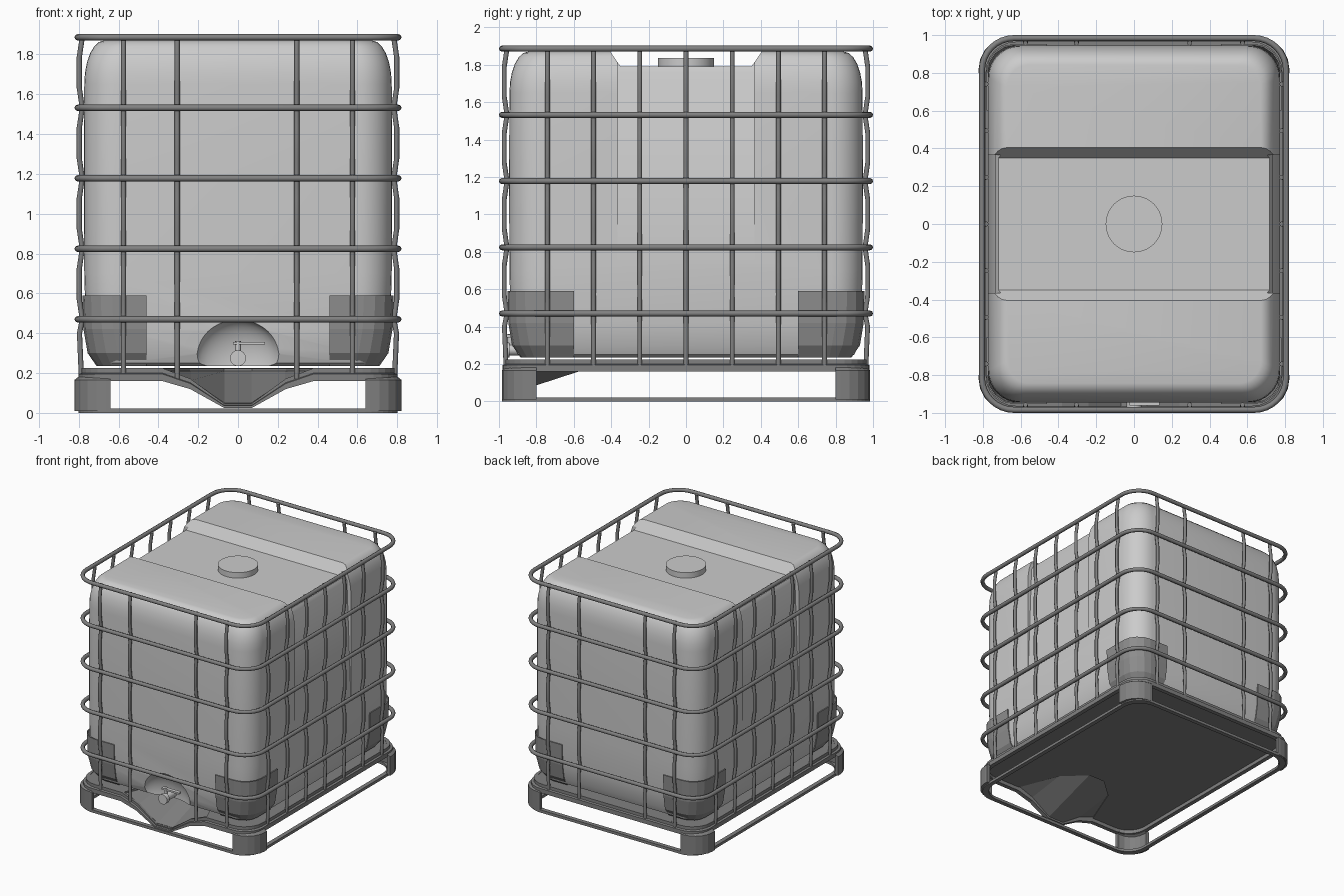
import bpy, bmesh, math
from mathutils import Matrix

if "Cube" in bpy.data.objects:
    bpy.data.objects.remove(bpy.data.objects["Cube"])


def material(name, v):
    m = bpy.data.materials.new(name)
    m.use_nodes = True
    m.diffuse_color = (v, v, v, 1)
    m.node_tree.nodes["Principled BSDF"].inputs["Base Color"].default_value = (v, v, v, 1)
    return m


PLASTIC = material("pale plastic", 0.6)
STEEL = material("grey steel", 0.22)
GUARD = material("guard grey", 0.27)


def activate(ob):
    bpy.ops.object.select_all(action='DESELECT')
    ob.select_set(True)
    bpy.context.view_layer.objects.active = ob


def smooth(ob, angle=32):
    activate(ob)
    bpy.ops.object.shade_smooth_by_angle(angle=math.radians(angle))


def finish(bm, name, mat):
    bmesh.ops.recalc_face_normals(bm, faces=bm.faces)
    me = bpy.data.meshes.new(name)
    bm.to_mesh(me)
    bm.free()
    me.materials.append(mat)
    ob = bpy.data.objects.new(name, me)
    bpy.context.collection.objects.link(ob)
    return ob


def loft(name, rows, mat, closed=True, cap=False, wrap=False):
    bm = bmesh.new()
    vs = [[bm.verts.new(p) for p in row] for row in rows]
    n = len(rows[0])
    for a, b in zip(vs, vs[1:] + (vs[:1] if wrap else [])):
        for i in range(n if closed else n - 1):
            j = (i + 1) % n
            bm.faces.new((a[i], a[j], b[j], b[i]))
    if cap:
        bm.faces.new(vs[0][::-1])
        bm.faces.new(vs[-1])
    return finish(bm, name, mat)


def arc(cx, cy, r, start, n):
    return [(cx + r * math.cos(a), cy + r * math.sin(a))
            for a in (start + math.pi / 2 * i / n for i in range(n + 1))]


def rounded(hx, hy, r, n=8, front=()):
    """Rounded rectangle, starting with extra points on the front edge."""
    pts = [(x, -hy) for x in front]
    for k, (sx, sy) in enumerate([(1, -1), (1, 1), (-1, 1), (-1, -1)]):
        pts += arc(sx * (hx - r), sy * (hy - r), r, (k - 1) * math.pi / 2, n)
    return pts


def at_z(pts, z):
    return [(x, y, z) for x, y in pts]


def tubes(name, paths, radius, cyclic, mat):
    cu = bpy.data.curves.new(name, 'CURVE')
    cu.dimensions = '3D'
    cu.bevel_depth = radius
    cu.bevel_resolution = 2
    cu.use_fill_caps = True
    for path in paths:
        sp = cu.splines.new('POLY')
        sp.points.add(len(path) - 1)
        for p, co in zip(sp.points, path):
            p.co = (*co, 1)
        sp.use_cyclic_u = cyclic
    cu.materials.append(mat)
    ob = bpy.data.objects.new(name, cu)
    bpy.context.collection.objects.link(ob)
    activate(ob)
    bpy.ops.object.convert(target='MESH')
    smooth(bpy.context.object, 50)


def cut(target, cutter):
    cutter.hide_render = True
    mod = target.modifiers.new("cut", 'BOOLEAN')
    mod.operation, mod.solver, mod.object = 'DIFFERENCE', 'EXACT', cutter
    activate(target)
    bpy.ops.object.modifier_apply(modifier=mod.name)
    bpy.data.objects.remove(cutter)


# Tank: stacked rounded sections with a domed shoulder
sections = [(.235, .69, .87), (.25, .72, .9), (.3, .742, .92), (.42, .764, .938),
            (.7, .772, .944), (1.2, .774, .946)]
for i in range(7):
    a = math.pi / 12 * i
    inset = .1 * (1 - math.cos(a))
    sections.append((1.65 + .22 * math.sin(a), .772 - inset, .944 - inset))
tank = loft("tank", [at_z(rounded(hx, hy, .17 - .5 * (.774 - hx)), z)
                     for z, hx, hy in sections], PLASTIC, cap=True)

# Channel across the top, shallow side recesses and the outlet hollow
channel = [(-.35, 1.79), (.35, 1.79), (.46, 1.95), (-.46, 1.95)]
cut(tank, loft("channel_cutter", [[(x, y, z) for y, z in channel] for x in (-1, 1)],
               PLASTIC, cap=True))
recess = [(.7, 1.82), (.735, 1.76), (.785, .4), (.9, .4), (.9, 1.82)]
for s in (-1, 1):
    cut(tank, loft("recess_cutter", [[(s * x, y, z) for x, z in recess] for y in (-.365, .365)],
                   PLASTIC, cap=True))
bm = bmesh.new()
bmesh.ops.create_uvsphere(bm, u_segments=32, v_segments=20, radius=1,
                          matrix=Matrix.Translation((0, -.955, .26)) @ Matrix.Diagonal((.22, .12, .21, 1)))
cut(tank, finish(bm, "hollow_cutter", PLASTIC))
smooth(tank)


def cylinder(name, mat, r, depth, loc, axis='Z', n=24):
    rot = {'Z': Matrix(), 'Y': Matrix.Rotation(math.pi / 2, 4, 'X'),
           'X': Matrix.Rotation(math.pi / 2, 4, 'Y')}[axis]
    bm = bmesh.new()
    bmesh.ops.create_cone(bm, cap_ends=True, segments=n, radius1=r, radius2=r, depth=depth,
                          matrix=Matrix.Translation(loc) @ rot)
    ob = finish(bm, name, mat)
    smooth(ob)
    return ob


cylinder("lid", PLASTIC, .15, .05, (0, 0, 1.81), n=40)

# Outlet valve
cylinder("valve_pipe", PLASTIC, .03, .16, (0, -.89, .275), 'Y')
cylinder("valve_cap", PLASTIC, .04, .035, (0, -.962, .275), 'Y')
cylinder("valve_stem", PLASTIC, .014, .07, (0, -.94, .325))
bm = bmesh.new()
bmesh.ops.create_cube(bm, size=1, matrix=Matrix.Translation((.055, -.945, .35))
                      @ Matrix.Diagonal((.16, .03, .014, 1)))
finish(bm, "valve_lever", PLASTIC)

# Cage: five hoops and bars that bow out between them
hoops = [.47 + .354 * i for i in range(5)]
tubes("cage_hoops", [at_z(rounded(.805, .984, .17), z) for z in hoops], .016, True, STEEL)
profile = [(.17, .004), (.4, .014)]
for z in hoops:
    profile.append((z, 0))
    if z < 1.8:
        profile += [(z + .1, .015), (z + .254, .015)]
bars = []
for s in (-1, 1):
    for x in (-.575, -.305, .295, .575):
        bars.append([(x, s * (.957 + d), z) for z, d in profile])
    for i in range(-3, 4):
        bars.append([(s * (.782 + d), .247 * i, z) for z, d in profile])
tubes("cage_bars", bars, .013, False, STEEL)

# Pallet rim, whose front edge dips to the drain chute
FRONT = (-.38, -.24, -.07, .07, .24, .38)
DIP = {.38: 0, .24: .3, .07: 1}


def rim_row(hx, hy, z):
    pts = at_z(rounded(hx, hy, .16, 6, FRONT), z)
    for i, x in enumerate(FRONT):
        t = DIP[abs(x)]
        pts[i] = (x, -hy, z * (1 - t) + (.025 + (z - .16) * .35) * t)
    return pts


inner = rim_row(.765, .945, .2)
loft("pallet_rim", [rim_row(.785, .965, .225), rim_row(.785, .965, .2), rim_row(.8, .98, .195),
                    rim_row(.8, .98, .16), rim_row(.765, .945, .16), rim_row(.765, .945, .225)],
     STEEL, wrap=True)

# Deck with a notch at the front, and the chute that fills it
deck_outline = rounded(.775, .955, .16, 6, FRONT)
for i, x in enumerate(FRONT):
    if abs(x) < .3:
        deck_outline[i] = (x, -.6 if abs(x) > .1 else -.45)
loft("pallet_deck", [at_z(deck_outline, z) for z in (.19, .222)], STEEL, cap=True)
chute = loft("drain_chute", [inner[:6], at_z(deck_outline[:6], .2)], STEEL, closed=False)
chute.modifiers.new("thickness", 'SOLIDIFY').thickness = .012

# Ground hoop
loft("ground_hoop", [at_z(rounded(hx, hy, .16), z) for hx, hy, z in
                     ((.8, .985, 0), (.8, .985, .022), (.765, .95, .022), (.765, .95, 0))],
     STEEL, wrap=True)


def corner_panels(name, mat, ex, ey, levels, n, thick):
    """Curved panel around one corner, mirrored to all four."""
    rows = [at_z([(ex, -hy)] + arc(hx - r, r - hy, r, -math.pi / 2, n) + [(hx, -ey)], z)
            for z, hx, hy, r in levels]
    ob = loft(name, rows, mat, closed=False)
    ob.modifiers.new("thickness", 'SOLIDIFY').thickness = thick
    ob.modifiers.new("mirror", 'MIRROR').use_axis = (True, True, False)


corner_panels("corner_legs", STEEL, .64, .8,
              [(.01, .822, .985, .16), (.165, .822, .985, .16), (.19, .79, .96, .15)], 5, .03)
corner_panels("corner_guards", GUARD, .46, .6,
              [(.235, .71, .885, .12), (.3, .755, .93, .15), (.42, .776, .95, .15),
               (.59, .782, .954, .15)], 4, .008)
